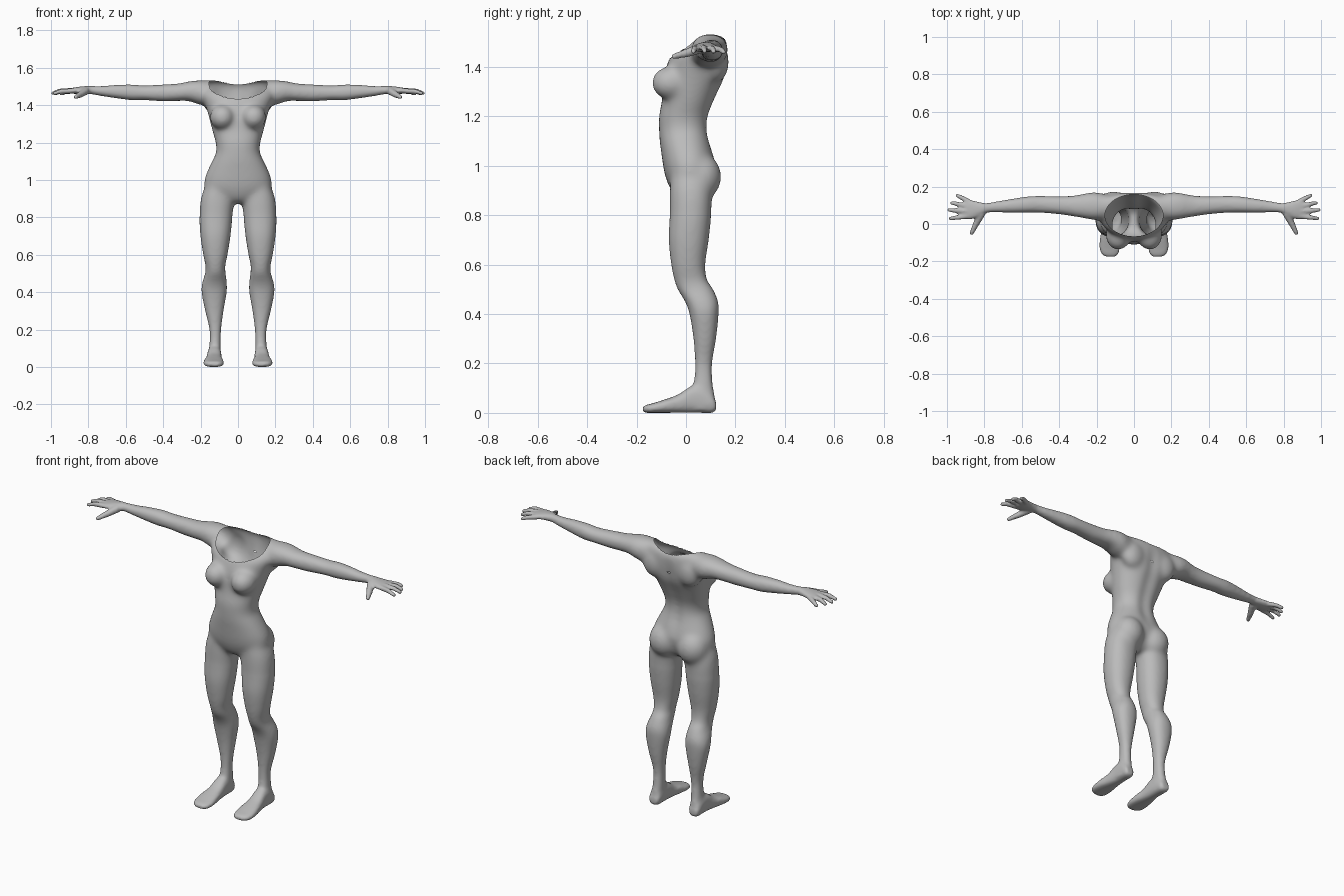
import bpy, bmesh, math
from mathutils import Vector, Matrix

if "Cube" in bpy.data.objects:
    bpy.data.objects.remove(bpy.data.objects["Cube"])

bm = bmesh.new()


def spline(rows, steps=5):
    """Catmull-Rom interpolation through the section rows."""
    out = []
    for i in range(len(rows) - 1):
        a, b = rows[max(i - 1, 0)], rows[i]
        c, d = rows[i + 1], rows[min(i + 2, len(rows) - 1)]
        for s in range(steps):
            t = s / steps
            out.append([0.5 * (2 * q + (r - p) * t + (2 * p - 5 * q + 4 * r - w) * t * t
                               + (3 * q - p - 3 * r + w) * t ** 3)
                        for p, q, r, w in zip(a, b, c, d)])
    return out + [list(rows[-1])]


def loft(axis, rows, sign=1, power=2.2, n=32):
    """Closed loft; each row is (position, low1, high1, low2, high2)."""
    others = [i for i in range(3) if i != axis]
    rings = []
    for t, a0, a1, b0, b1 in spline(rows):
        ring = []
        for k in range(n):
            ang = 2 * math.pi * k / n
            c, s = math.cos(ang), math.sin(ang)
            co = [0, 0, 0]
            co[axis] = t
            co[others[0]] = (a0 + a1) / 2 + (a1 - a0) / 2 * math.copysign(abs(c) ** (2 / power), c)
            co[others[1]] = (b0 + b1) / 2 + (b1 - b0) / 2 * math.copysign(abs(s) ** (2 / power), s)
            co[0] *= sign
            ring.append(bm.verts.new(co))
        rings.append(ring)
    faces = [bm.faces.new(rings[0]), bm.faces.new(rings[-1])]
    for r, q in zip(rings, rings[1:]):
        faces += [bm.faces.new((r[k], r[(k + 1) % n], q[(k + 1) % n], q[k])) for k in range(n)]
    bmesh.ops.recalc_face_normals(bm, faces=faces)


def ball(center, radii):
    m = Matrix.Translation(center) @ Matrix.Diagonal((*radii, 1))
    bmesh.ops.create_uvsphere(bm, u_segments=24, v_segments=16, radius=1, matrix=m)


def digit(points, radii, sign):
    """Finger from tapered segments with rounded joints."""
    pts = [Vector((p[0] * sign, p[1], p[2])) for p in points]
    for p, r in zip(pts, radii):
        ball(p, (r, r, r))
    for p, q, r, s in zip(pts, pts[1:], radii, radii[1:]):
        d = q - p
        m = Matrix.Translation((p + q) / 2) @ d.to_track_quat('Z', 'Y').to_matrix().to_4x4()
        bmesh.ops.create_cone(bm, cap_ends=True, segments=16, radius1=r, radius2=s,
                              depth=d.length, matrix=m)


# Torso: z, x range, y range
torso = [(0.875, -.05, .05, -.03, .06), (0.90, -.11, .11, -.06, .09), (0.95, -.175, .175, -.082, .11),
         (1.0, -.18, .18, -.093, .12), (1.05, -.163, .163, -.10, .112), (1.1, -.139, .139, -.107, .098),
         (1.15, -.117, .117, -.11, .09), (1.2, -.12, .12, -.11, .095), (1.25, -.134, .134, -.10, .113),
         (1.3, -.147, .147, -.094, .135), (1.35, -.16, .16, -.09, .158), (1.4, -.175, .175, -.08, .168),
         (1.45, -.195, .195, -.058, .17), (1.49, -.2, .2, -.01, .168), (1.515, -.2, .2, .03, .158),
         (1.533, -.18, .18, .06, .135)]
loft(2, torso)

# Leg: z, x range, y range
leg = [(0.98, .04, .17, -.06, .09), (0.9, .022, .199, -.066, .105), (0.8, .03, .206, -.066, .102),
       (0.7, .04, .201, -.07, .092), (0.6, .056, .186, -.06, .078), (0.54, .068, .174, -.048, .085),
       (0.5, .066, .176, -.034, .11), (0.45, .06, .191, -.004, .13), (0.4, .06, .195, .014, .132),
       (0.3, .077, .176, .03, .122), (0.2, .09, .153, .036, .106), (0.12, .092, .153, .03, .108),
       (0.06, .092, .16, .0, .118), (0.015, .095, .16, .0, .116)]
# Foot: y, x range, z range
foot = [(0.122, .108, .15, .012, .04), (0.105, .095, .16, .0, .08), (0.06, .09, .163, 0, .11),
        (0.02, .088, .165, 0, .108), (-.03, .085, .172, 0, .075), (-.08, .078, .182, 0, .056),
        (-.13, .076, .184, 0, .04), (-.16, .085, .172, 0, .032), (-.175, .1, .15, .006, .024)]
# Arm: x, y range, z range
arm = [(0.12, .03, .15, 1.40, 1.525), (0.2, .02, .17, 1.40, 1.533), (0.26, .028, .165, 1.42, 1.528),
       (0.32, .04, .152, 1.422, 1.515), (0.4, .052, .148, 1.42, 1.51), (0.5, .06, .15, 1.426, 1.505),
       (0.57, .06, .147, 1.426, 1.51), (0.65, .06, .135, 1.436, 1.508), (0.73, .062, .122, 1.448, 1.502),
       (0.79, .06, .112, 1.458, 1.503), (0.83, .04, .118, 1.46, 1.5), (0.87, .026, .128, 1.46, 1.495),
       (0.905, .028, .13, 1.462, 1.488)]
fingers = [[(.89, .042, 1.476), (.945, .034, 1.474), (.982, .03, 1.462)],
           [(.89, .068, 1.478), (.95, .072, 1.477), (.99, .075, 1.464)],
           [(.89, .095, 1.476), (.945, .107, 1.474), (.973, .112, 1.462)],
           [(.88, .118, 1.474), (.92, .14, 1.47), (.945, .152, 1.46)]]
thumb = [(.815, .055, 1.474), (.845, .0, 1.455), (.868, -.048, 1.443)]

for sign in (1, -1):
    loft(2, leg, sign)
    loft(1, foot, sign, 2.6)
    loft(0, arm, sign)
    for f in fingers:
        digit(f, (.014, .0125, .0105), sign)
    digit(thumb, (.021, .017, .0115), sign)
    ball((sign * .084, -.062, 1.335), (.068, .078, .068))   # breast
    ball((sign * .09, .062, .955), (.088, .082, .095))      # buttock
    ball((sign * .11, .12, 1.42), (.075, .055, .085))       # shoulder blade

# Fuse all parts into one continuous skin
raw = bpy.data.meshes.new("raw_parts")
bm.to_mesh(raw)
bm.free()
body = bpy.data.objects.new("body", raw)
bpy.context.collection.objects.link(body)
mod = body.modifiers.new("fuse", 'REMESH')
mod.mode = 'VOXEL'
mod.voxel_size = 0.007
skin = bpy.data.meshes.new_from_object(body.evaluated_get(bpy.context.evaluated_depsgraph_get()))
body.modifiers.clear()
body.data = skin
skin.name = "body"

bm = bmesh.new()
bm.from_mesh(skin)

# Spine furrow
for v in bm.verts:
    if v.co.y > .04 and 1.0 < v.co.z < 1.5:
        fade = min(1, (v.co.z - 1.0) / .1, (1.5 - v.co.z) / .1)
        v.co.y -= .014 * fade * math.exp(-(v.co.x / .028) ** 2)

# Soften joins: strong on the trunk, light on hands
trunk = [v for v in bm.verts if abs(v.co.x) < .3 and v.co.z > .8]
limbs = [v for v in bm.verts if abs(v.co.x) < .8 and v.co.z > .05]
for verts, count in ((trunk, 22), (limbs, 8), (list(bm.verts), 2)):
    for _ in range(count):
        bmesh.ops.smooth_vert(bm, verts=verts, factor=.5, use_axis_x=True, use_axis_y=True, use_axis_z=True)

# Open neckline with a clean oval rim
CY, RX, RY = .046, .155, .112
def oval(p):
    return math.hypot(p.x / RX, (p.y - CY) / RY)
gone = [f for f in bm.faces if f.calc_center_median().z > 1.4 and f.normal.z > -.2
        and oval(f.calc_center_median()) < 1]
bmesh.ops.delete(bm, geom=gone, context='FACES')
for v in bm.verts:
    if v.is_boundary:
        s = 1 / oval(v.co)
        v.co.x *= s
        v.co.y = CY + (v.co.y - CY) * s

# Stand on the ground
low = min(v.co.z for v in bm.verts)
for v in bm.verts:
    v.co.z -= low
bm.to_mesh(skin)
bm.free()

mat = bpy.data.materials.new("plain grey")
mat.diffuse_color = (.5, .5, .5, 1)
mat.use_nodes = True
mat.node_tree.nodes["Principled BSDF"].inputs["Base Color"].default_value = mat.diffuse_color
skin.materials.clear()
skin.materials.append(mat)
for p in skin.polygons:
    p.use_smooth = True
    p.material_index = 0
